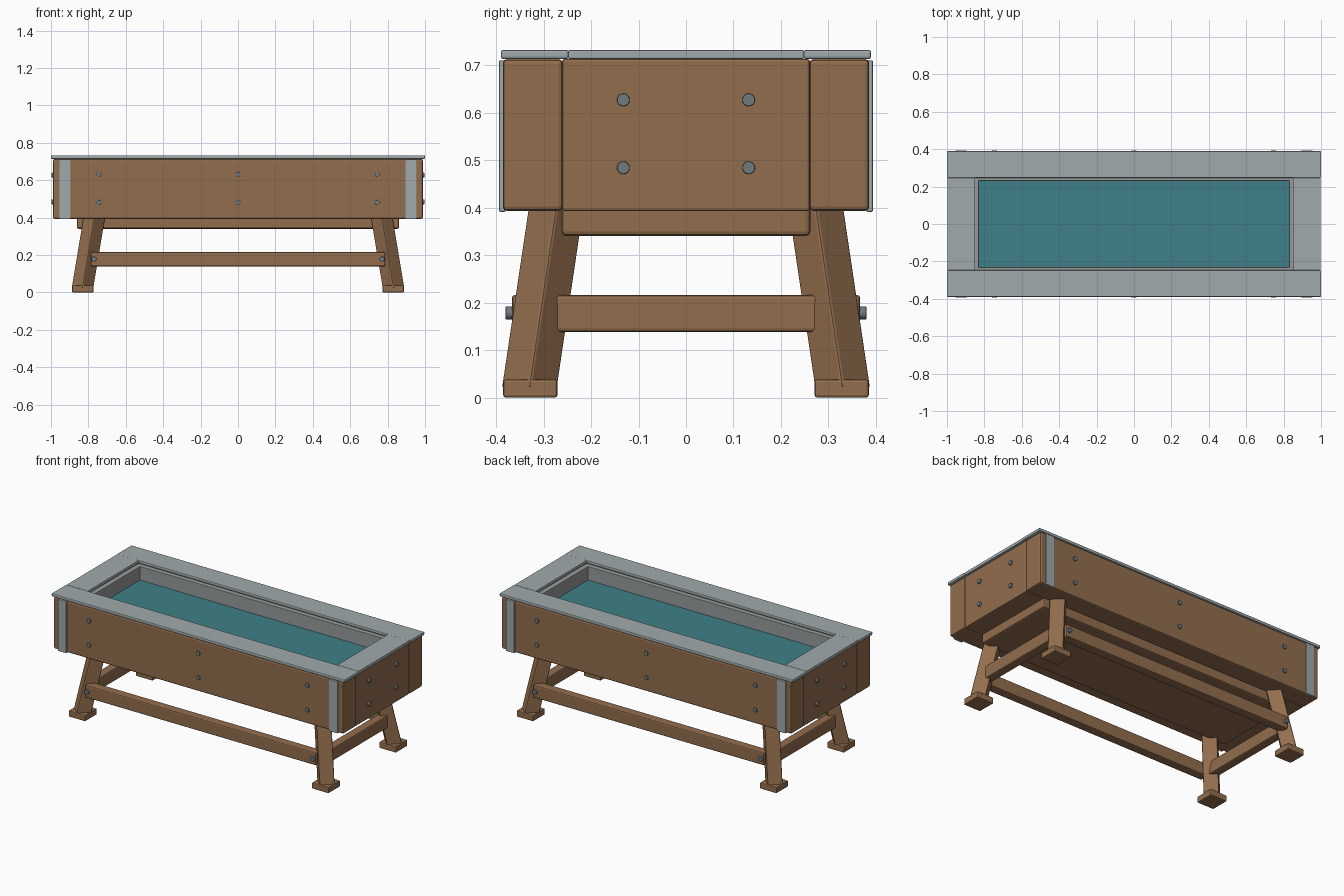
import bpy
import bmesh
from math import pi
from mathutils import Matrix, Vector

old = bpy.data.objects.get("Cube")
if old:
    bpy.data.objects.remove(old, do_unlink=True)


def material(name, r, g, b):
    m = bpy.data.materials.new(name)
    m.use_nodes = True
    m.diffuse_color = (r, g, b, 1)
    m.node_tree.nodes["Principled BSDF"].inputs["Base Color"].default_value = (r, g, b, 1)
    return m


WOOD = material("brown wood", 0.29, 0.155, 0.075)
METAL = material("light grey metal", 0.35, 0.40, 0.41)
LINER = material("grey liner", 0.31, 0.33, 0.33)
BOLT = material("dark grey bolt", 0.16, 0.20, 0.215)
FELT = material("teal cloth", 0.049, 0.22, 0.245)


def finish(name, bm, mat, bevel=0.0):
    bmesh.ops.recalc_face_normals(bm, faces=bm.faces)
    mesh = bpy.data.meshes.new(name)
    bm.to_mesh(mesh)
    bm.free()
    mesh.materials.append(mat)
    ob = bpy.data.objects.new(name, mesh)
    bpy.context.collection.objects.link(ob)
    if bevel:
        mod = ob.modifiers.new("soft_edges", "BEVEL")
        mod.width = bevel
        mod.segments = 2
    return ob


def box(name, x, y, z, mat, bevel=0.0):
    """Block spanning the (low, high) pairs x, y and z."""
    bm = bmesh.new()
    bmesh.ops.create_cube(bm, size=1)
    for v in bm.verts:
        v.co = Vector(a + (b - a) * (c + 0.5) for (a, b), c in zip((x, y, z), v.co))
    return finish(name, bm, mat, bevel)


def span(side, a, b):
    return tuple(sorted((side * a, side * b)))


def bolt(name, location, axis, radius=0.0135, depth=0.02):
    """Round bolt head whose axis lies along x or y."""
    bm = bmesh.new()
    turn = Matrix.Rotation(pi / 2, 4, "Y" if axis == "x" else "X")
    bmesh.ops.create_cone(bm, cap_ends=True, segments=16, radius1=radius, radius2=radius,
                          depth=depth, matrix=Matrix.Translation(location) @ turn)
    return finish(name, bm, BOLT, 0.002)


def leg(sx, sy):
    """Splayed leg with a diamond section, leaning in towards the top."""
    bm = bmesh.new()
    rings = []
    for cx, cy, z in ((0.832, 0.330, 0.02), (0.767, 0.272, 0.41)):
        rings.append([bm.verts.new((sx * cx + dx, sy * cy + dy, z))
                      for dx, dy in ((0.06, 0), (0, 0.06), (-0.06, 0), (0, -0.06))])
    low, high = rings
    bm.faces.new(low)
    bm.faces.new(high)
    for i in range(4):
        j = (i + 1) % 4
        bm.faces.new((low[i], low[j], high[j], high[i]))
    return finish("leg", bm, WOOD, 0.006)


# Cabinet, bed and underframe
BODY_Z = (0.393, 0.713)
RIM_Z = (0.713, 0.732)
box("underframe", (-0.862, 0.862), (-0.262, 0.262), (0.34, 0.41), WOOD, 0.01)
box("cabinet_floor", (-0.87, 0.87), (-0.27, 0.27), (0.397, 0.42), WOOD)
box("playing_bed", (-0.835, 0.835), (-0.235, 0.235), (0.59, 0.622), FELT)

for s in (-1, 1):
    # Long sides
    box("long_side_board", (-0.988, 0.988), span(s, 0.26, 0.386), BODY_Z, WOOD, 0.009)
    box("long_liner", (-0.86, 0.86), span(s, 0.231, 0.262), (0.58, 0.706), LINER, 0.002)
    box("long_rim", (-1, 1), span(s, 0.247, 0.39), RIM_Z, METAL, 0.005)
    box("long_stretcher", (-0.787, 0.787), span(s, 0.31, 0.367), (0.138, 0.216), WOOD, 0.007)
    for x in (-0.745, 0, 0.745):
        for z in (0.48, 0.63):
            bolt("side_bolt", (x, s * 0.384, z), "y")

    # Short ends
    box("end_board", span(s, 0.86, 0.985), (-0.261, 0.261), BODY_Z, WOOD, 0.005)
    box("end_liner", span(s, 0.83, 0.862), (-0.232, 0.232), (0.58, 0.706), LINER, 0.002)
    box("end_rim", span(s, 0.85, 0.997), (-0.248, 0.248), RIM_Z, METAL, 0.003)
    box("end_stretcher", span(s, 0.775, 0.83), (-0.30, 0.30), (0.138, 0.216), WOOD, 0.007)
    for y in (-0.132, 0.132):
        for z in (0.484, 0.627):
            bolt("end_bolt", (s * 0.986, y, z), "x")

    # Corner parts
    for t in (-1, 1):
        leg(s, t)
        box("foot", span(s, 0.773, 0.887), span(t, 0.271, 0.385), (0, 0.038), WOOD, 0.005)
        box("corner_strip", span(s, 0.896, 0.954), span(t, 0.38, 0.394), (0.391, 0.71), METAL, 0.003)
        bolt("stretcher_bolt", (s * 0.77, t * 0.37, 0.178), "y")
